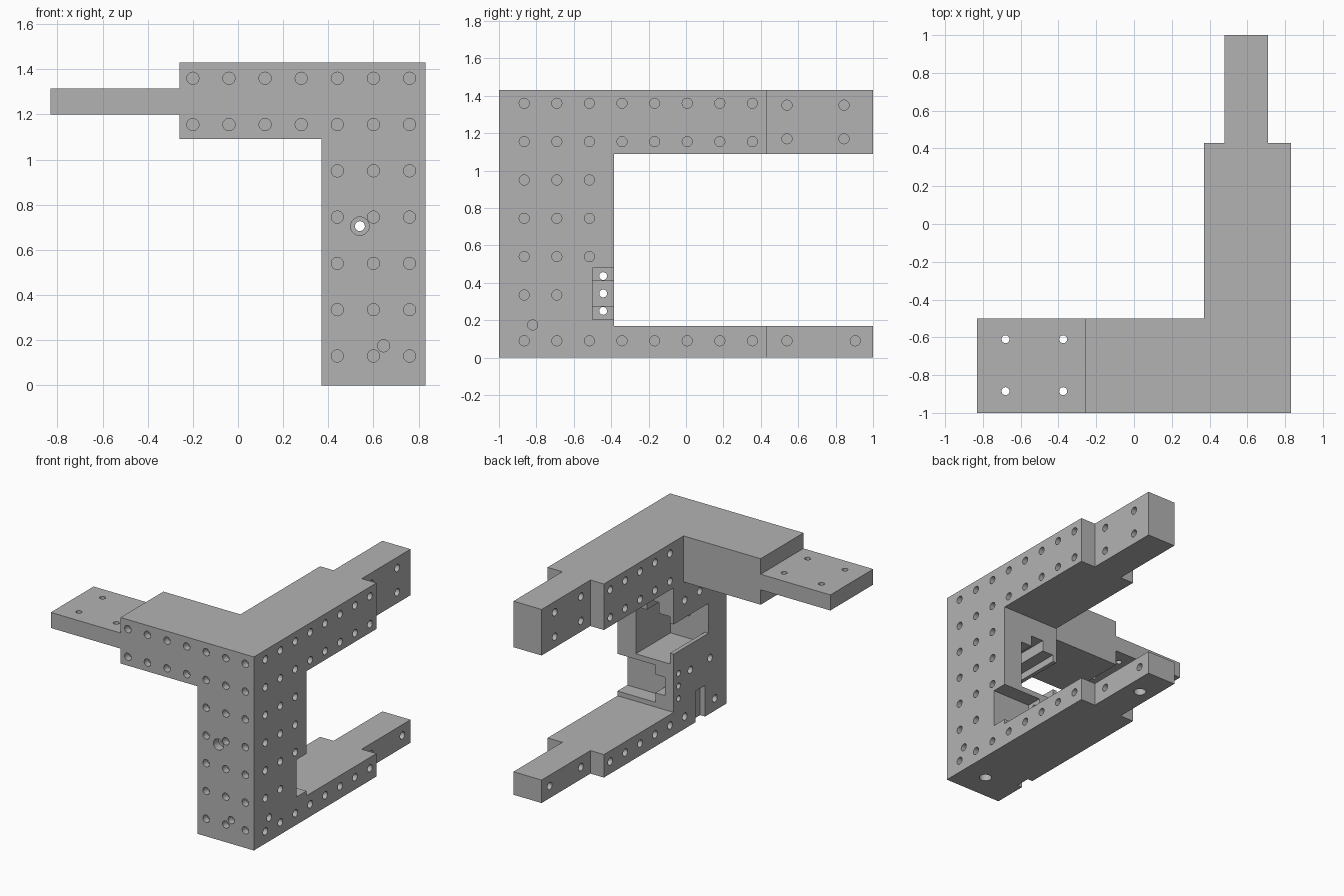
import bpy, bmesh
from mathutils import Matrix, Vector

cube = bpy.data.objects.get("Cube")
if cube:
    bpy.data.objects.remove(cube, do_unlink=True)

grey = bpy.data.materials.new("plain_grey")
grey.use_nodes = True
colour = (0.45, 0.45, 0.45, 1)
grey.diffuse_color = colour
grey.node_tree.nodes["Principled BSDF"].inputs["Base Color"].default_value = colour


def box(bm, x, y, z):
    """Box from three (low, high) ranges."""
    size = Vector((x[1] - x[0], y[1] - y[0], z[1] - z[0]))
    mid = Vector((sum(x) / 2, sum(y) / 2, sum(z) / 2))
    bmesh.ops.create_cube(bm, size=1, matrix=Matrix.Translation(mid) @ Matrix.Diagonal(size).to_4x4())


def drill(bm, axis, centre, radius, length):
    """Cylinder centred on a point, running along one axis."""
    turn = {"X": Matrix.Rotation(1.5707963, 4, "Y"),
            "Y": Matrix.Rotation(1.5707963, 4, "X"),
            "Z": Matrix.Identity(4)}[axis]
    bmesh.ops.create_cone(bm, cap_ends=True, segments=20, radius1=radius, radius2=radius,
                          depth=length, matrix=Matrix.Translation(centre) @ turn)


def to_object(bm, name):
    mesh = bpy.data.meshes.new(name)
    bm.to_mesh(mesh)
    bm.free()
    obj = bpy.data.objects.new(name, mesh)
    bpy.context.scene.collection.objects.link(obj)
    return obj


def combine(body, bm, operation):
    """Apply a boolean to the body, then throw the tool away."""
    tool = to_object(bm, "cutter")
    tool.hide_render = True
    mod = body.modifiers.new("shape", "BOOLEAN")
    mod.operation, mod.solver, mod.object = operation, "EXACT", tool
    bpy.context.view_layer.update()
    result = body.evaluated_get(bpy.context.evaluated_depsgraph_get())
    mesh = bpy.data.meshes.new_from_object(result)
    body.modifiers.clear()
    body.data = mesh
    bpy.data.objects.remove(tool, do_unlink=True)


def combine_box(body, ranges, operation):
    bm = bmesh.new()
    box(bm, *ranges)
    combine(body, bm, operation)


# Solid bracket: column, side arm and tab, two rear arms with narrow tips
WIDE, TIP = (0.37, 0.83), (0.48, 0.71)
UPPER, LOWER = (1.09, 1.43), (0, 0.17)
bm = bmesh.new()
box(bm, WIDE, (-1, -0.385), (0, 1.43))
body = to_object(bm, "bracket_body")
solids = [((-0.26, 0.83), (-1, -0.5), UPPER), ((-0.83, 0), (-1, -0.5), (1.2, 1.315))]
for level in (UPPER, LOWER):
    solids += [(WIDE, (-1, 0.43), level), (TIP, (0, 1), level)]
for ranges in solids:
    combine_box(body, ranges, "UNION")

# Pockets: rear cavity, wire slot, side window, stepped corner notch, side groove
for ranges in [
    ((0.40, 0.68), (-0.79, -0.3), (0.52, 0.87)),
    ((0.49, 0.59), (-0.79, -0.3), (0.8, 0.95)),
    ((0.3, 0.5), (-0.79, -0.3), (0.6, 0.82)),
    ((0.52, 0.9), (-0.5, -0.3), (0.205, 0.48)),
    ((0.44, 0.9), (-0.5, -0.3), (0.275, 0.41)),
    ((0.3, 0.41), (-0.75, -0.64), (-0.1, 0.23)),
]:
    combine_box(body, ranges, "DIFFERENCE")

# Shallow dimples on the front and both sides
R, DEEP = 0.027, 0.1
bm = bmesh.new()
rows = [1.36 - 0.205 * i for i in range(7)]
for i in range(7):
    for j, z in enumerate(rows):
        if i > 3 or j < 2:
            drill(bm, "Y", (-0.2 + 0.16 * i, -1, z), R, DEEP)
drill(bm, "Y", (0.645, -1, 0.175), R, DEEP)

columns = [-0.865 + 0.1743 * i for i in range(8)]
for i, y in enumerate(columns):
    for j, z in enumerate(rows[:6] + [0.09]):
        on_column = i < 3 and not (i == 2 and j == 5)
        if on_column or j in (0, 1, 6):
            drill(bm, "X", (0.83, y, z), R, DEEP)
        if i > 2 and j in (0, 1, 6):
            drill(bm, "X", (0.37, y, z), R, DEEP)
drill(bm, "X", (0.83, -0.82, 0.175), R, DEEP)
for y, z in [(-0.81, 0.41), (-0.58, 0.41), (-0.865, 0.09), (-0.515, 0.09),
             (-0.69, 0.95), (-0.515, 0.95)]:
    drill(bm, "X", (0.37, y, z), R, DEEP)
for x in TIP:
    for y, z in [(0.54, 1.35), (0.845, 1.35), (0.54, 1.17), (0.845, 1.17),
                 (0.54, 0.09), (0.905, 0.09)]:
        drill(bm, "X", (x, y, z), R, DEEP)
# Underside sockets
for y in (-0.81, 0.765):
    drill(bm, "Z", (0.645 if y < 0 else 0.59, y, 0), 0.042, DEEP)
combine(body, bm, "DIFFERENCE")

# Through holes: tab, notch wall and front wall
bm = bmesh.new()
for x in (-0.68, -0.375):
    for y in (-0.885, -0.61):
        drill(bm, "Z", (x, y, 1.26), 0.021, 0.3)
for z in (0.25, 0.343, 0.436):
    drill(bm, "X", (0.44, -0.443, z), 0.021, 0.24)
drill(bm, "Y", (0.54, -0.9, 0.705), 0.022, 0.4)
combine(body, bm, "DIFFERENCE")

# Counterbore on the front hole
bm = bmesh.new()
drill(bm, "Y", (0.54, -1, 0.705), 0.041, 0.12)
combine(body, bm, "DIFFERENCE")

# One flat colour, smooth hole walls with sharp edges
body.data.materials.clear()
body.data.materials.append(grey)
for face in body.data.polygons:
    face.material_index = 0
bpy.ops.object.select_all(action="DESELECT")
bpy.context.view_layer.objects.active = body
body.select_set(True)
bpy.ops.object.shade_smooth_by_angle()
